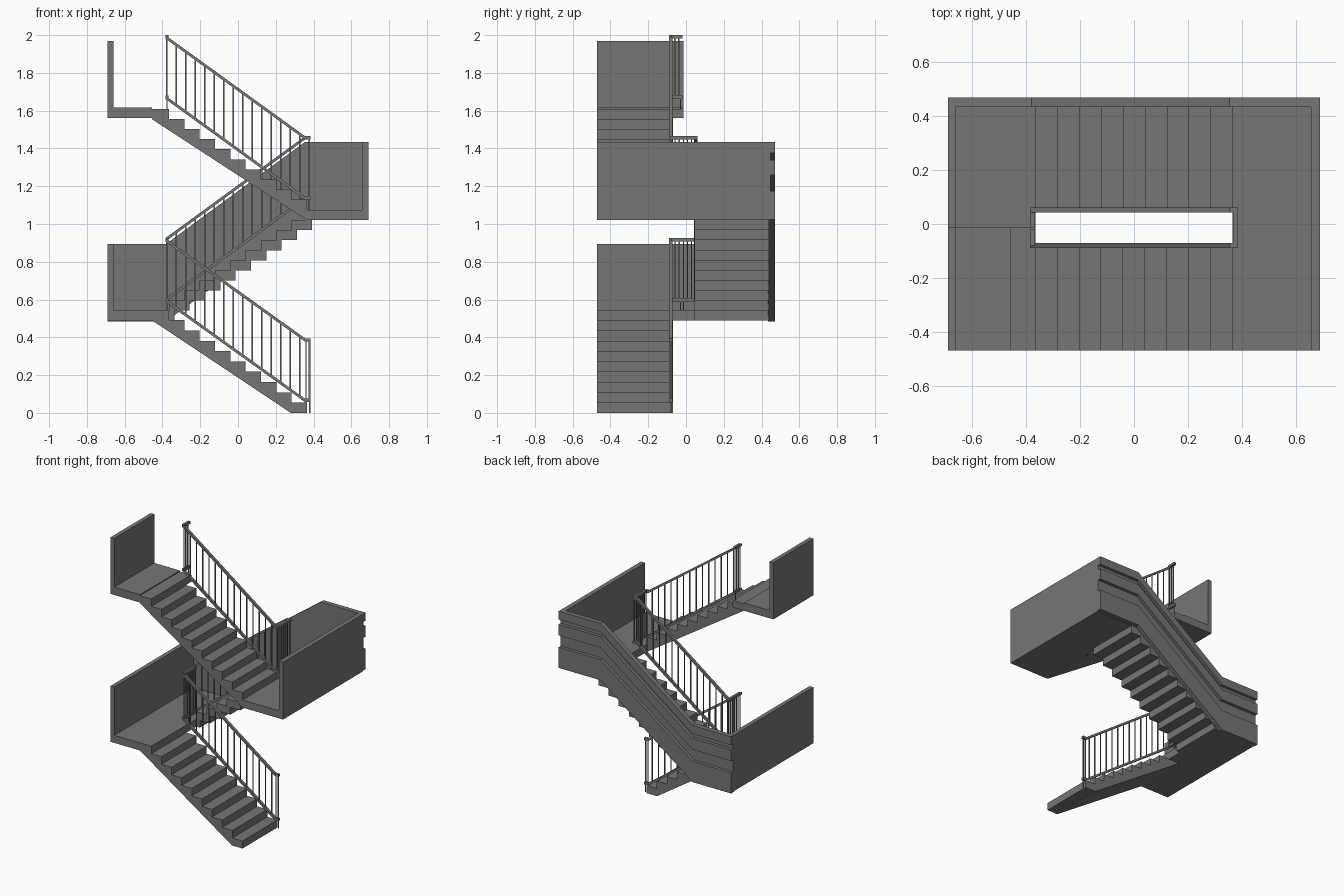
import bpy, bmesh

cube = bpy.data.objects.get("Cube")
if cube:
    bpy.data.objects.remove(cube, do_unlink=True)

grey = bpy.data.materials.new("concrete_grey")
grey.use_nodes = True
grey.diffuse_color = (0.18, 0.18, 0.18, 1)
grey.node_tree.nodes["Principled BSDF"].inputs["Base Color"].default_value = grey.diffuse_color


def add_prism(bm, profile, y0, y1):
    """Extrude an x-z outline along y."""
    front = [bm.verts.new((x, y0, z)) for x, z in profile]
    face = bm.faces.new(front)
    ext = bmesh.ops.extrude_face_region(bm, geom=[face])["geom"]
    new = [v for v in ext if isinstance(v, bmesh.types.BMVert)]
    bmesh.ops.translate(bm, verts=new, vec=(0, y1 - y0, 0))


def make(name, parts):
    """Build one object from (profile, y0, y1) prisms."""
    bm = bmesh.new()
    for part in parts:
        add_prism(bm, *part)
    bmesh.ops.recalc_face_normals(bm, faces=bm.faces)
    mesh = bpy.data.meshes.new(name)
    bm.to_mesh(mesh)
    bm.free()
    mesh.materials.append(grey)
    obj = bpy.data.objects.new(name, mesh)
    bpy.context.collection.objects.link(obj)


def box(x0, x1, y0, y1, z0, z1):
    return [(x0, z0), (x1, z0), (x1, z1), (x0, z1)], y0, y1


END, DEPTH, SLAB, EDGE = 0.69, 0.47, 0.055, 0.365
FLOOR1, FLOOR2, FLOOR3 = 0.545, 1.075, 1.61
STEPS = 10
RUN = 2 * EDGE / (STEPS - 1)
INNER_FRONT, INNER_BACK, WALL_IN = -0.07, 0.045, 0.44


def sawtooth(x, z, rise, run):
    pts = []
    for i in range(STEPS):
        pts += [(x + i * run, z + i * rise), (x + i * run, z + (i + 1) * rise)]
    return pts


# Front flights, with a straight sloping underside
for name, z0, z1, foot in (("lower_flight", 0, FLOOR1, [(0.28, 0)]),
                           ("upper_flight", FLOOR2, FLOOR3, [(EDGE, FLOOR2 - SLAB)])):
    outline = sawtooth(EDGE, z0, (z1 - z0) / STEPS, -RUN)
    outline += [(-0.456, z1), (-0.456, z1 - SLAB)] + foot
    make(name, [(outline, -DEPTH, INNER_FRONT)])

# Back flight, with a stepped underside
rise = (FLOOR2 - FLOOR1) / STEPS
top = sawtooth(-EDGE, FLOOR1, rise, RUN)
under = []
for i in range(STEPS - 1):
    x, z = 0.393 - i * RUN, FLOOR2 - SLAB - i * rise
    under += [(x, z), (x, z - rise)]
under += [(x - RUN, z - rise), (x - RUN, FLOOR1 - SLAB), (-EDGE, FLOOR1 - SLAB)]
make("middle_flight", [(top + [(0.393, FLOOR2)] + under, INNER_BACK, WALL_IN)])

# Landings
make("lower_landing", [
    box(-END, -0.456, -DEPTH, INNER_FRONT, FLOOR1 - SLAB, FLOOR1),
    box(-END, -EDGE, INNER_FRONT, WALL_IN, FLOOR1 - SLAB, FLOOR1)])
make("middle_landing", [box(EDGE, END, -DEPTH, WALL_IN, FLOOR2 - SLAB, FLOOR2)])
make("upper_landing", [
    box(-END, -0.456, -DEPTH, -0.013, FLOOR3 - 0.05, FLOOR3 + 0.007),
    box(-0.456, -EDGE, INNER_FRONT, -0.013, FLOOR3 - 0.05, FLOOR3)])

# Side walls of the landings
WALL1, WALL2 = 0.895, 1.435
make("lower_side_wall", [box(-END, -0.66, -DEPTH, WALL_IN, FLOOR1 - SLAB, WALL1)])
make("middle_side_wall", [box(0.657, END, -DEPTH, WALL_IN, FLOOR2 - SLAB, WALL2)])
make("upper_side_wall", [box(-END, -0.66, -DEPTH, -0.013, FLOOR3 - 0.05, 1.97)])


# Back wall: a thin core with raised bands that leave two grooves between them
def wall_line(drop):
    return [(-END, WALL1 - drop), (-0.38, WALL1 - drop),
            (0.355, WALL2 - drop), (END, WALL2 - drop)]


def wall_band(d0, d1, y0, y1):
    return wall_line(d0) + wall_line(d1)[::-1], y0, y1


GROOVE = 0.447
make("back_wall", [wall_band(0, 0.41, 0.435, GROOVE)] +
     [wall_band(a, b, GROOVE, DEPTH) for a, b in ((0, 0.06), (0.095, 0.175), (0.26, 0.41))])

# Railings
RAIL, BAR, DROP, OUT = 0.018, 0.006, 0.32, 0.385
Y_FRONT, Y_BACK = -0.08, 0.052


def bar(x, y, z0, z1):
    return box(x - BAR / 2, x + BAR / 2, y - BAR / 2, y + BAR / 2, z0, z1)


def height(path, x):
    for (xa, za), (xb, zb) in zip(path, path[1:]):
        if min(xa, xb) <= x <= max(xa, xb):
            return za + (zb - za) * (x - xa) / (xb - xa)


def railing(name, path, y):
    parts = []
    for drop in (0, DROP):
        upper = [(x, z - drop) for x, z in path]
        lower = [(x, z - drop - RAIL) for x, z in path]
        parts.append((upper + lower[::-1], y - RAIL / 2, y + RAIL / 2))
    count = 15
    for i in range(count + 1):
        x = -0.377 + 0.754 * i / count
        z = height(path, x)
        parts.append(bar(x, y, z - DROP - RAIL / 2, z - RAIL / 2))
    make(name, parts)


def turn_railing(name, x, y0, y1, z, floor, posts):
    parts = [box(x - RAIL / 2, x + RAIL / 2, y0, y1, z - d - RAIL, z - d) for d in (0, DROP)]
    count = round((y1 - y0) / 0.021)
    for i in range(1, count):
        parts.append(bar(x, y0 + (y1 - y0) * i / count, z - DROP - RAIL / 2, z - RAIL / 2))
    parts += [bar(x, y, floor, z - DROP) for y in posts]
    make(name, parts)


TOP1, TOP2, TOP3 = 0.925, 1.465, 2.0
railing("lower_railing", [(OUT, 0.395), (0.355, 0.395), (-OUT, TOP1)], Y_FRONT)
railing("middle_railing", [(-OUT, TOP1), (0.355, TOP2), (OUT, TOP2)], Y_BACK)
railing("upper_railing", [(OUT, TOP2), (0.355, TOP2), (-OUT, TOP3)], Y_FRONT)
SIDE = OUT - RAIL / 2
turn_railing("lower_turn_railing", -SIDE, Y_FRONT, Y_BACK, TOP1, FLOOR1, (-0.03, -0.014))
turn_railing("middle_turn_railing", SIDE, Y_FRONT, Y_BACK, TOP2, FLOOR2, (-0.03, -0.014))
turn_railing("upper_end_railing", -SIDE, Y_FRONT, -0.018, TOP3, FLOOR3, (-0.03,))

# Newel posts at the foot of the stair
make("foot_posts", [bar(x, Y_FRONT, 0, 0.385) for x in (0.36, 0.38)])
